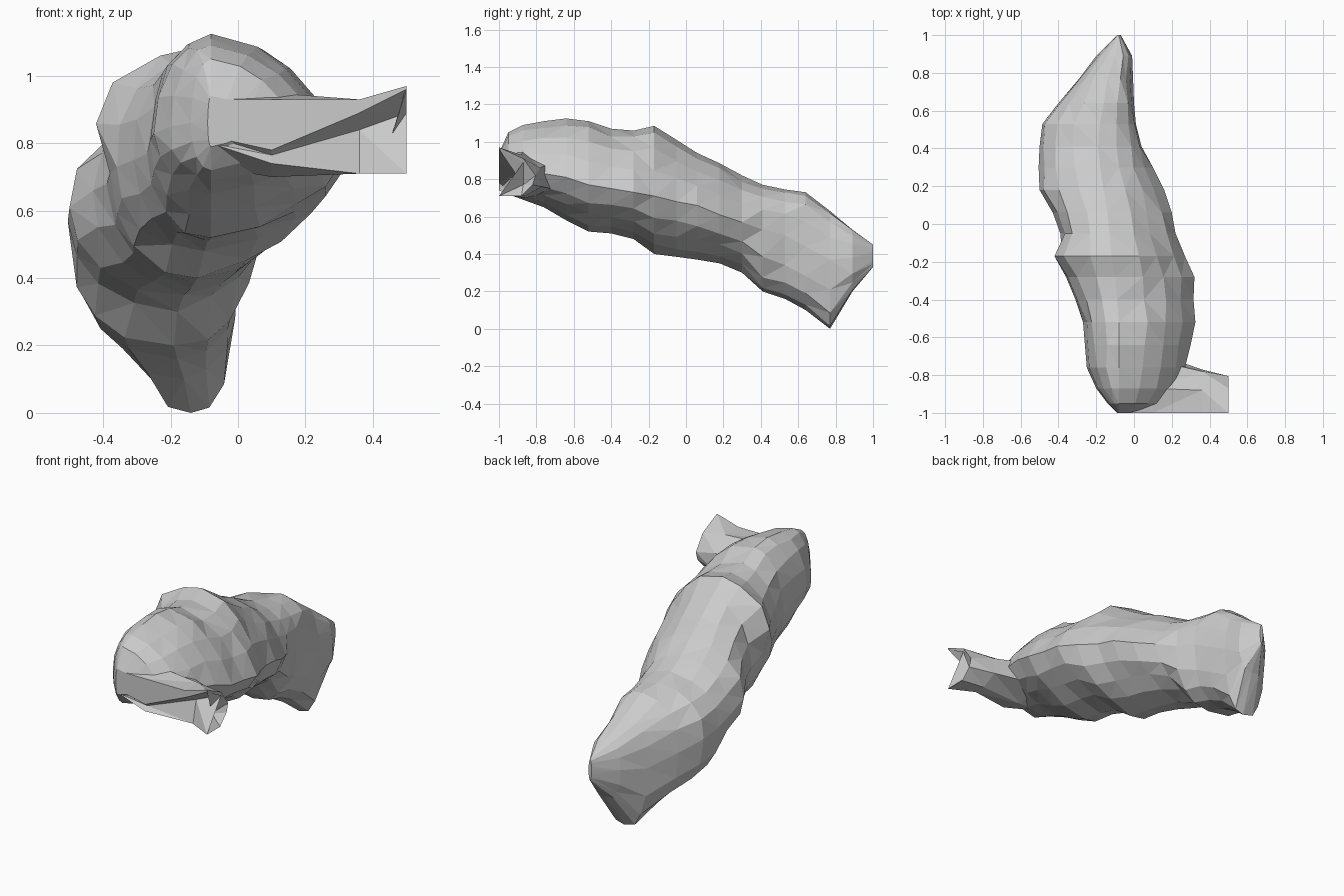
import bpy, bmesh, math, random

random.seed(4)
SIDES = 16

# Stations along the body: y, x left, x right, x crest, z bottom, z top, z widest
STATIONS = [
    (-1.00, -0.09, 0.05, -0.08, 0.79, 0.94, 0.86),
    (-0.95, -0.14, 0.16, -0.08, 0.72, 1.05, 0.86),
    (-0.87, -0.20, 0.24, -0.08, 0.69, 1.09, 0.85),
    (-0.76, -0.25, 0.27, -0.08, 0.65, 1.11, 0.83),
    (-0.64, -0.26, 0.30, -0.08, 0.58, 1.125, 0.81),
    (-0.52, -0.27, 0.325, -0.08, 0.52, 1.11, 0.77),
    (-0.40, -0.31, 0.315, -0.09, 0.51, 1.07, 0.75),
    (-0.28, -0.36, 0.32, -0.10, 0.48, 1.06, 0.73),
    (-0.17, -0.38, 0.27, -0.12, 0.40, 1.085, 0.71),
    (-0.05, -0.39, 0.22, -0.13, 0.385, 1.01, 0.68),
    (0.06, -0.43, 0.20, -0.14, 0.37, 0.94, 0.66),
    (0.18, -0.50, 0.16, -0.16, 0.35, 0.885, 0.61),
    (0.30, -0.505, 0.10, -0.18, 0.30, 0.82, 0.57),
    (0.41, -0.50, 0.04, -0.19, 0.20, 0.77, 0.53),
    (0.53, -0.485, 0.01, -0.18, 0.16, 0.745, 0.50),
    (0.64, -0.40, 0.00, -0.16, 0.10, 0.73, 0.44),
    (0.77, -0.29, -0.005, -0.14, 0.00, 0.63, 0.37),
    (0.89, -0.20, -0.01, -0.10, 0.20, 0.53, 0.38),
    (1.00, -0.09, -0.07, -0.08, 0.33, 0.45, 0.39),
]


def loft(name, rings, tip=None):
    """Join rings of points into a triangulated, flat-faced skin."""
    bm = bmesh.new()
    loops = [[bm.verts.new(p) for p in r] for r in rings]
    n = len(loops[0])
    for a, b in zip(loops, loops[1:]):
        for i in range(n):
            bm.faces.new((a[i], a[(i + 1) % n], b[(i + 1) % n], b[i]))
    bm.faces.new(loops[0])
    if tip:
        t = bm.verts.new(tip)
        for i in range(n):
            bm.faces.new((loops[-1][i], loops[-1][(i + 1) % n], t))
    else:
        bm.faces.new(loops[-1])
    bmesh.ops.triangulate(bm, faces=bm.faces[:])
    bmesh.ops.recalc_face_normals(bm, faces=bm.faces[:])
    me = bpy.data.meshes.new(name)
    bm.to_mesh(me)
    bm.free()
    ob = bpy.data.objects.new(name, me)
    bpy.context.collection.objects.link(ob)
    return ob


def body_ring(y, x0, x1, xc, z0, z1, zm):
    # the rear sections are squarer than the front ones
    p = 0.82 if 0.35 < y < 0.95 else 0.97
    ring = []
    for i in range(SIDES):
        a = 2 * math.pi * i / SIDES
        c, s = math.cos(a), math.sin(a)
        # pinch the right flank of the front part into a soft ridge
        k = 1 - 0.12 * abs(math.sin(2 * a)) if c > 0 and y < 0.35 else 1
        c = math.copysign(abs(c) ** p, c) if abs(c) > 1e-6 else 0
        s = math.copysign(abs(s) ** p, s) if abs(s) > 1e-6 else 0
        x = xc + k * c * (x1 - xc if c > 0 else xc - x0)
        z = zm + (k if s < 0 else (1 + k) / 2) * s * (z1 - zm if s > 0 else zm - z0)
        # knob on the upper left flank
        if c < 0:
            x -= 0.12 * math.exp(-((y + 0.17) / 0.07) ** 2 - ((z - 0.92) / 0.08) ** 2)
        # slight irregularity away from the extremes
        if 0.1 < abs(c) < 0.95 and abs(y) < 0.95:
            x += random.uniform(-0.008, 0.008)
            z += random.uniform(-0.008, 0.008)
        ring.append((x, y, z))
    return ring


# Main lumpy body
loft("body", [body_ring(*s) for s in STATIONS])

# Side stub at the front, opening into a groove toward its tip; (y, z) outlines
STUB = [
    (-0.08, [(-1.0, 0.80), (-1.0, 0.82), (-1.0, 0.84), (-1.0, 0.93), (-0.86, 0.95), (-0.74, 0.90), (-0.74, 0.77), (-0.88, 0.73)]),
    (0.10, [(-1.0, 0.74), (-0.98, 0.765), (-1.0, 0.78), (-1.0, 0.93), (-0.87, 0.95), (-0.72, 0.89), (-0.68, 0.74), (-0.86, 0.70)]),
    (0.36, [(-0.93, 0.71), (-0.90, 0.84), (-1.0, 0.89), (-1.0, 0.93), (-0.88, 0.93), (-0.78, 0.86), (-0.77, 0.76), (-0.86, 0.71)]),
    (0.50, [(-1.0, 0.71), (-0.87, 0.89), (-1.0, 0.96), (-1.0, 0.97), (-0.87, 0.91), (-0.805, 0.82), (-0.82, 0.77), (-0.88, 0.71)]),
]
loft("side_stub", [[(x, y, z) for y, z in sec] for x, sec in STUB], tip=(0.44, -0.87, 0.77))
